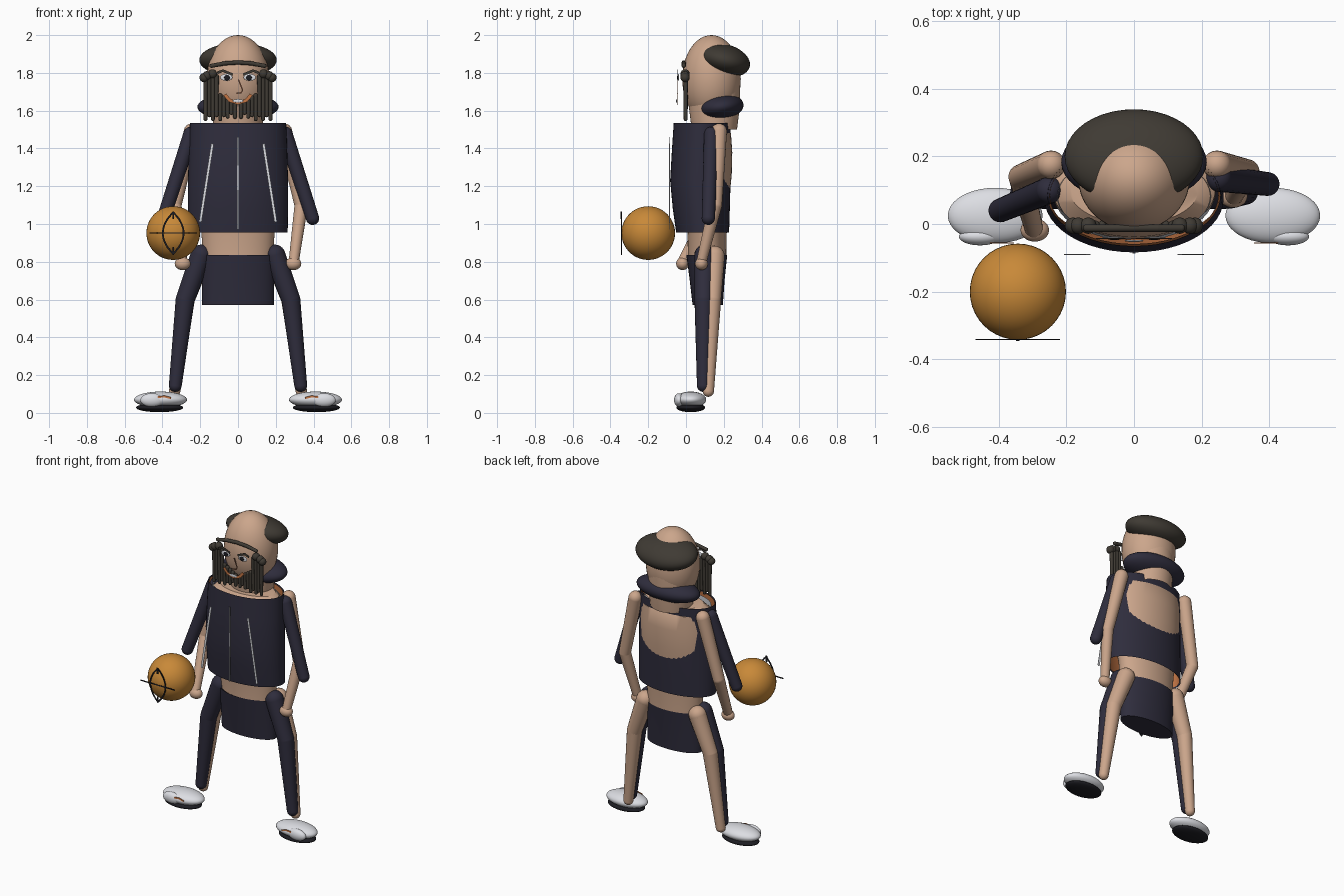
import bpy, bmesh, math
from mathutils import Vector, Matrix

if "Cube" in bpy.data.objects:
    bpy.data.objects.remove(bpy.data.objects["Cube"])


def material(name, r, g, b):
    m = bpy.data.materials.new(name)
    m.use_nodes = True
    m.diffuse_color = (r, g, b, 1)
    bsdf = m.node_tree.nodes["Principled BSDF"]
    bsdf.inputs["Base Color"].default_value = (r, g, b, 1)
    bsdf.inputs["Roughness"].default_value = 0.7
    return m


SKIN = material("skin", .60, .38, .26)
NAVY = material("navy cloth", .028, .026, .046)
HAIR = material("dark brown hair", .05, .043, .034)
BALL = material("ball orange", .58, .25, .04)
WHITE = material("shoe white", .72, .73, .77)
BLACK = material("black rubber", .012, .012, .016)
ORANGE = material("lining orange", .55, .18, .06)
GREY = material("trim grey", .42, .42, .45)
BROWN = material("lip brown", .30, .13, .07)


def finish(name, bm, mat, smooth=True):
    bmesh.ops.recalc_face_normals(bm, faces=bm.faces)
    me = bpy.data.meshes.new(name)
    bm.to_mesh(me)
    bm.free()
    me.materials.append(mat)
    ob = bpy.data.objects.new(name, me)
    bpy.context.collection.objects.link(ob)
    if smooth:
        bpy.ops.object.select_all(action='DESELECT')
        ob.select_set(True)
        bpy.context.view_layer.objects.active = ob
        bpy.ops.object.shade_smooth_by_angle(angle=math.radians(40))
    return ob


def ellipsoid(name, centre, radii, mat, tilt=0):
    bm = bmesh.new()
    m = (Matrix.Translation(centre) @ Matrix.Rotation(math.radians(tilt), 4, 'X')
         @ Matrix.Diagonal((*radii, 1)))
    bmesh.ops.create_uvsphere(bm, u_segments=40, v_segments=24, radius=1, matrix=m)
    return finish(name, bm, mat)


def limb(name, points, mat):
    """Tapered rounded tube through (x, y, z, radius) points."""
    bm = bmesh.new()
    for x, y, z, r in points:
        bmesh.ops.create_uvsphere(bm, u_segments=20, v_segments=12, radius=r,
                                  matrix=Matrix.Translation((x, y, z)))
    for p, q in zip(points, points[1:]):
        a, b = Vector(p[:3]), Vector(q[:3])
        turn = (b - a).to_track_quat('Z', 'Y').to_matrix().to_4x4()
        bmesh.ops.create_cone(bm, segments=20, radius1=p[3], radius2=q[3],
                              depth=(b - a).length,
                              matrix=Matrix.Translation((a + b) / 2) @ turn)
    return finish(name, bm, mat)


def loft(name, rings, mat, bottom=False, top=False):
    """Elliptical tube through (z, centre y, x radius, y radius) rings."""
    n = 48
    bm = bmesh.new()
    loops = []
    for z, cy, rx, ry in rings:
        angles = [i * math.tau / n for i in range(n)]
        loops.append([bm.verts.new((rx * math.cos(a), cy + ry * math.sin(a), z)) for a in angles])
    for lo, hi in zip(loops, loops[1:]):
        for i in range(n):
            j = (i + 1) % n
            bm.faces.new((lo[i], lo[j], hi[j], hi[i]))
    if bottom:
        bm.faces.new(loops[0])
    if top:
        bm.faces.new(loops[-1])
    return finish(name, bm, mat)


def ribbon(name, points, width, y, mat):
    """Thin flat stroke facing the front through (x, z) points."""
    bm = bmesh.new()
    pts = [Vector(p) for p in points]
    pairs = []
    for i, p in enumerate(pts):
        d = (pts[min(i + 1, len(pts) - 1)] - pts[max(i - 1, 0)]).normalized()
        off = Vector((-d.y, d.x)) * width / 2
        pairs.append([bm.verts.new((v.x, y, v.y)) for v in (p + off, p - off)])
    for a, b in zip(pairs, pairs[1:]):
        bm.faces.new((a[0], a[1], b[1], b[0]))
    ob = finish(name, bm, mat, False)
    ob.modifiers.new("thickness", 'SOLIDIFY').thickness = .003
    return ob


def plate(name, x, y, z, rx, rz, mat):
    return ellipsoid(name, (x, y, z), (rx, .003, rz), mat)


# Head, hair and hood
ellipsoid("head", (0, .135, 1.768), (.165, .155, .232), SKIN)
loft("neck", [(1.5, .15, .13, .12), (1.62, .15, .14, .135), (1.76, .15, .14, .138)], SKIN)
ellipsoid("back_hair", (0, .2, 1.868), (.205, .142, .085), HAIR, -15)
ellipsoid("hood", (0, .183, 1.62), (.215, .122, .071), NAVY, 7)

# Torso
loft("torso", [(.83, .112, .185, .102), (.97, .112, .195, .104), (1.17, .105, .23, .128),
               (1.26, .102, .24, .14), (1.38, .1, .242, .145), (1.48, .1, .24, .138),
               (1.52, .1, .19, .1)], SKIN, bottom=True, top=True)
loft("jacket", [(.955, .088, .263, .14), (1.08, .081, .265, .151), (1.23, .076, .265, .16),
                (1.4, .081, .26, .155), (1.535, .085, .255, .15)], NAVY)
loft("jacket_lining", [(.96, .088, .257, .134), (1.23, .076, .259, .154),
                       (1.53, .085, .249, .144)], ORANGE)
loft("undershirt", [(1.40, .083, .235, .132), (1.515, .083, .225, .125)], WHITE)
loft("shorts", [(.57, .115, .19, .08), (.70, .112, .192, .092), (.835, .11, .196, .108)],
     NAVY, bottom=True)

# Jacket zip and piping
ribbon("zip", [(0, 1.46), (0, .97)], .008, -.087, GREY)
for s in (-1, 1):
    ribbon("piping", [(s * .135, 1.425), (s * .2, 1.01)], .014, -.091, WHITE)

for s, side in ((-1, "right"), (1, "left")):
    left = s > 0
    # Arms, whose right one reaches further forward
    hand_y = .082 if left else -.018
    limb(side + "_arm", [(s * .245, .175, 1.49, .042), (s * .335, .155 if left else .14, 1.1, .036),
                         (s * .295, hand_y, .80, .027)], SKIN)
    ellipsoid(side + "_hand", (s * .293, hand_y, .79), (.042, .034, .034), SKIN)
    limb(side + "_sleeve", [(s * .25, .135 if left else .1, 1.475, .04),
                            (s * .395, .118 if left else .04, 1.03, .035)], NAVY)

    # Legs with a trouser front over the bare back
    limb(side + "_leg", [(s * .19, .15, .83, .055), (s * .275, .14, .6, .046),
                         (s * .335, .118, .115, .03)], SKIN)
    limb(side + "_trouser", [(s * .195, .1, .835, .056), (s * .28, .095, .6, .05),
                             (s * .332, .092, .145, .034)], NAVY)

    # Shoes
    ellipsoid(side + "_shoe", (s * .41, .025, .07), (.14, .082, .043), WHITE)
    ellipsoid(side + "_toe", (s * .455, -.037, .068), (.062, .026, .036), WHITE)
    ellipsoid(side + "_sole", (s * .415, .025, .028), (.125, .076, .024), BLACK)
    ribbon(side + "_shoe_accent", [(s * .355, .078), (s * .39, .087), (s * .425, .083)],
           .01, -.058, ORANGE)

    # Eyes, brows and temple curls
    plate(side + "_eye", s * .062, -.04, 1.776, .032, .018, WHITE)
    plate(side + "_pupil", s * .058, -.044, 1.775, .015, .015, BLACK)
    ribbon(side + "_brow", [(s * .11, 1.80), (s * .08, 1.812), (s * .028, 1.79)], .014, -.045, HAIR)
    for x, z in ((.165, 1.785), (.135, 1.795), (.18, 1.775)):
        ellipsoid(side + "_temple_curl", (s * x, -.005, z), (.024, .024, .024), HAIR)

    # Beard strands, long at the cheeks and short at the chin
    strands = 9
    for i in range(strands):
        x = .172 - i * .0195
        high = 1.78 if i < 4 else 1.68 - (i - 4) * .012
        low = 1.555 + .02 * (i % 2) + .012 * (i > 5)
        limb(side + "_beard_strand", [(s * x, -.002, high, .012), (s * x, -.002, low, .01)], HAIR)

# Hairline band, nose and mouth
limb("hairline", [(x, -.012, 1.855 - .9 * x * x, .011) for x in (-.14, -.07, 0, .07, .14)], HAIR)
ribbon("nose", [(.002, 1.765), (.024, 1.71), (.018, 1.695), (-.008, 1.692)], .007, -.045, BROWN)
ribbon("lips", [(-.07, 1.685), (-.045, 1.655), (0, 1.64), (.045, 1.655), (.07, 1.685)],
       .018, -.047, ORANGE)
plate("teeth", 0, -.05, 1.652, .028, .009, WHITE)

# Ball with flat seams in front
bx, bz = -.343, .952
ellipsoid("ball", (bx, -.2, bz), (.142, .142, .142), BALL)
ribbon("ball_seam_across", [(bx - .125, bz), (bx + .125, bz)], .007, -.343, BLACK)
steps = [i / 8 for i in range(-8, 9)]
for s in (-1, 1):
    ribbon("ball_seam_curve", [(bx + s * .055 * (1 - t * t), bz + .11 * t) for t in steps],
           .009, -.343, BLACK)
    ribbon("ball_seam_tick", [(bx, bz + s * .075), (bx, bz + s * .115)], .01, -.343, BLACK)
